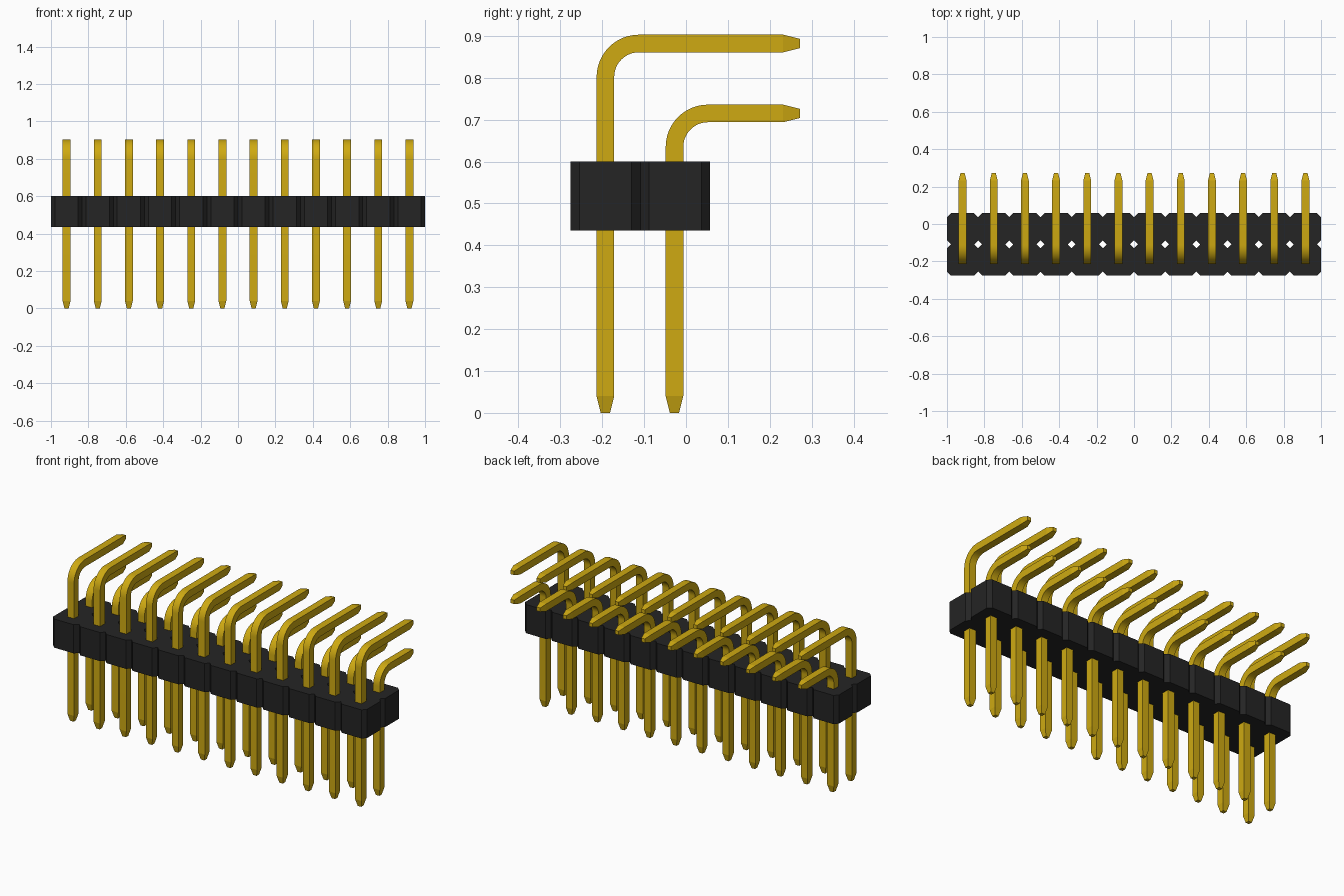
import bpy, bmesh, math

if "Cube" in bpy.data.objects:
    bpy.data.objects.remove(bpy.data.objects["Cube"])

COLUMNS = 12
PITCH = 2 / COLUMNS
CHAMFER = 0.021
BODY_Z = (0.435, 0.6)
ROWS = {"front": (-0.1925, 0.882), "back": (-0.0275, 0.715)}  # pin y, arm height
ROW_MID = -0.109
PIN_HALF, TIP_HALF, TIP_LEN = 0.021, 0.011, 0.04
BEND_R, BEND_STEPS = 0.08, 12
ARM_END = 0.272


def material(name, color, roughness, metallic=0.0):
    mat = bpy.data.materials.new(name)
    mat.use_nodes = True
    mat.diffuse_color = (*color, 1)
    bsdf = next(n for n in mat.node_tree.nodes if n.type == 'BSDF_PRINCIPLED')
    bsdf.inputs["Base Color"].default_value = (*color, 1)
    bsdf.inputs["Roughness"].default_value = roughness
    bsdf.inputs["Metallic"].default_value = metallic
    return mat


def finish(bm, name, mat):
    bmesh.ops.recalc_face_normals(bm, faces=bm.faces)
    mesh = bpy.data.meshes.new(name)
    bm.to_mesh(mesh)
    bm.free()
    mesh.materials.append(mat)
    return mesh


def add_object(name, mesh, location=(0, 0, 0)):
    obj = bpy.data.objects.new(name, mesh)
    obj.location = location
    bpy.context.collection.objects.link(obj)
    return obj


black = material("black plastic", (0.018, 0.018, 0.018), 0.6)
gold = material("gold metal", (0.62, 0.40, 0.006), 0.4)

# Housing: chamfered square cells joined side by side, then extruded upward
bm = bmesh.new()
h, c = PITCH / 2, PITCH / 2 - CHAMFER
octagon = [(h, -c), (h, c), (c, h), (-c, h), (-h, c), (-h, -c), (-c, -h), (c, -h)]
for i in range(COLUMNS):
    for side in (-1, 1):
        cx, cy = -1 + h + i * PITCH, ROW_MID + side * h
        bm.faces.new([bm.verts.new((cx + x, cy + y, BODY_Z[0])) for x, y in octagon])
bmesh.ops.remove_doubles(bm, verts=bm.verts, dist=1e-4)
ext = bmesh.ops.extrude_face_region(bm, geom=bm.faces[:], use_keep_orig=True)
top = [v for v in ext["geom"] if isinstance(v, bmesh.types.BMVert)]
bmesh.ops.translate(bm, verts=top, vec=(0, 0, BODY_Z[1] - BODY_Z[0]))
add_object("housing", finish(bm, "housing", black))


def pin_mesh(name, pin_y, arm_z):
    """Square wire: tapered foot, straight leg, quarter bend, tapered arm."""
    reach = ARM_END - pin_y
    # Sections as (y, z, direction angle from vertical, half width)
    path = [(0, 0, 0, TIP_HALF), (0, TIP_LEN, 0, PIN_HALF)]
    for k in range(BEND_STEPS + 1):
        a = math.pi / 2 * k / BEND_STEPS
        path.append((BEND_R * (1 - math.cos(a)),
                     arm_z - BEND_R + BEND_R * math.sin(a), a, PIN_HALF))
    path += [(reach - TIP_LEN, arm_z, math.pi / 2, PIN_HALF),
             (reach, arm_z, math.pi / 2, TIP_HALF)]
    bm = bmesh.new()
    rings = []
    for y, z, a, w in path:
        rings.append([bm.verts.new((sx * w, y + sn * w * math.cos(a), z - sn * w * math.sin(a)))
                      for sx, sn in ((-1, -1), (1, -1), (1, 1), (-1, 1))])
    for r0, r1 in zip(rings, rings[1:]):
        for j in range(4):
            k = (j + 1) % 4
            bm.faces.new((r0[j], r0[k], r1[k], r1[j]))
    bm.faces.new(rings[0])
    bm.faces.new(rings[-1])
    return finish(bm, name, gold)


# Pins: two rows of right-angle pins, each row sharing one mesh
for row, (pin_y, arm_z) in ROWS.items():
    mesh = pin_mesh(f"{row}_pin", pin_y, arm_z)
    for i in range(COLUMNS):
        obj = add_object(f"{row}_pin_{i + 1}", mesh, (-1 + h + i * PITCH, pin_y, 0))
    # Smooth only the bend; keep wire edges and tip creases sharp
    bpy.ops.object.select_all(action='DESELECT')
    obj.select_set(True)
    bpy.context.view_layer.objects.active = obj
    bpy.ops.object.shade_smooth_by_angle(angle=math.radians(10))
